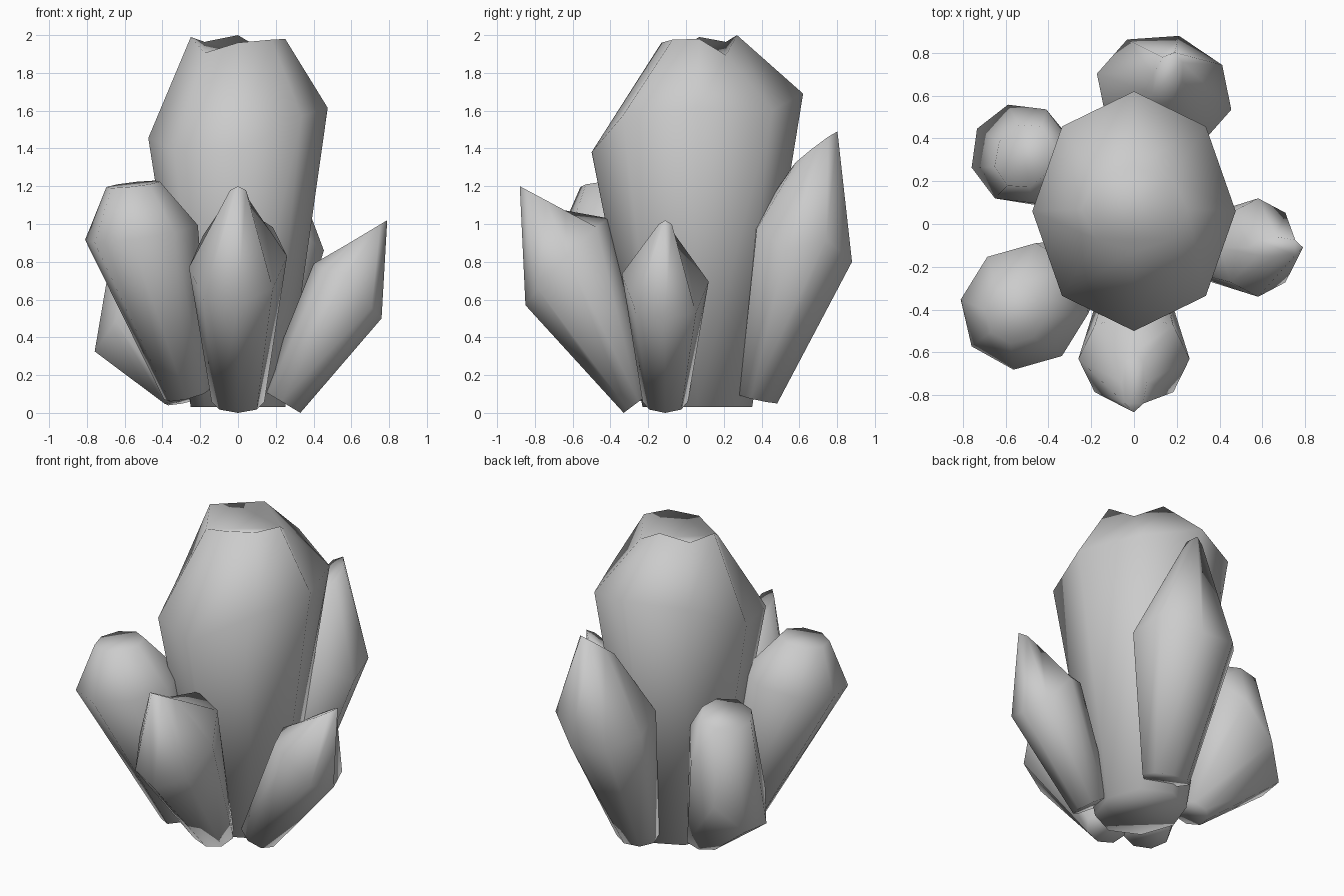
import bpy, bmesh
from math import cos, sin, pi, radians

if "Cube" in bpy.data.objects:
    bpy.data.objects.remove(bpy.data.objects["Cube"])

SIDES = 8
FLAT = (0,) * SIDES


def crystal(name, origin, azimuth, rings, lean=0.0, shoulder=FLAT, top=FLAT):
    """Tapered prism leaning outward along azimuth.
    Each ring: (outer r, outer z, inner r, inner z, half width).
    lean raises one side of the shoulder; shoulder/top are small height offsets."""
    a = radians(azimuth)
    out, side = (cos(a), sin(a)), (-sin(a), cos(a))
    bm = bmesh.new()
    loops = []
    for i, (ro, zo, ri, zi, w) in enumerate(rings):
        loop = []
        for k in range(SIDES):
            t = 2 * pi * k / SIDES
            f = (1 + cos(t)) / 2
            r, z, s = ri + (ro - ri) * f, zi + (zo - zi) * f, w * sin(t)
            if i == 1:
                z += lean * sin(t)
            z += (FLAT, shoulder, top)[i][k]
            loop.append(bm.verts.new((origin[0] + out[0] * r + side[0] * s,
                                      origin[1] + out[1] * r + side[1] * s, z)))
        loops.append(loop)
    for lo, hi in zip(loops, loops[1:]):
        for k in range(SIDES):
            n = (k + 1) % SIDES
            bm.faces.new((lo[k], lo[n], hi[n], hi[k]))
    bm.faces.new(loops[0][::-1])
    bm.faces.new(loops[-1])
    bmesh.ops.recalc_face_normals(bm, faces=bm.faces)
    for f in bm.faces:
        f.smooth = True
    me = bpy.data.meshes.new(name)
    bm.to_mesh(me)
    bm.free()
    ob = bpy.data.objects.new(name, me)
    bpy.context.collection.objects.link(ob)


# Large central crystal
crystal("main_crystal", (0, 0), -90,
        [(0.23, 0.03, -0.35, 0.03, 0.25),
         (0.50, 1.38, -0.62, 1.69, 0.475),
         (0.13, 1.96, -0.27, 2.00, 0.25)], lean=0.08,
        shoulder=(0, 0.09, 0, -0.10, 0, 0.08, 0, 0.02),
        top=(0, 0.01, 0, -0.10, 0, -0.03, 0.01, -0.06))

# Five smaller crystals leaning outward around it
crystal("front_crystal", (0, 0), -90,
        [(0.33, 0.00, 0.17, 0.12, 0.14),
         (0.85, 0.57, 0.41, 1.03, 0.26),
         (0.88, 1.20, 0.60, 1.05, 0.06)], lean=0.03)
crystal("right_crystal", (0, -0.11), 0,
        [(0.33, 0.00, 0.13, 0.12, 0.12),
         (0.76, 0.50, 0.40, 0.79, 0.23),
         (0.79, 1.02, 0.54, 0.87, 0.05)], lean=-0.02,
        shoulder=(0, 0, 0.07, 0, 0, 0, 0.07, 0))
crystal("back_crystal", (-0.025, 0), 75,
        [(0.50, 0.05, 0.29, 0.10, 0.15),
         (0.91, 0.80, 0.37, 1.00, 0.325),
         (0.83, 1.49, 0.58, 1.30, 0.07)],
        shoulder=(0, 0, 0, 0, 0, 0, -0.04, 0.09))
crystal("front_left_crystal", (0, 0), 217,
        [(0.45, 0.06, 0.22, 0.14, 0.14),
         (0.95, 0.90, 0.33, 1.01, 0.29),
         (0.84, 1.19, 0.55, 1.23, 0.14)])
crystal("back_left_crystal", (0.02, 0.01), 150,
        [(0.45, 0.04, 0.24, 0.10, 0.13),
         (0.87, 0.33, 0.40, 0.88, 0.24),
         (0.75, 0.94, 0.48, 1.03, 0.16)], lean=-0.12)
